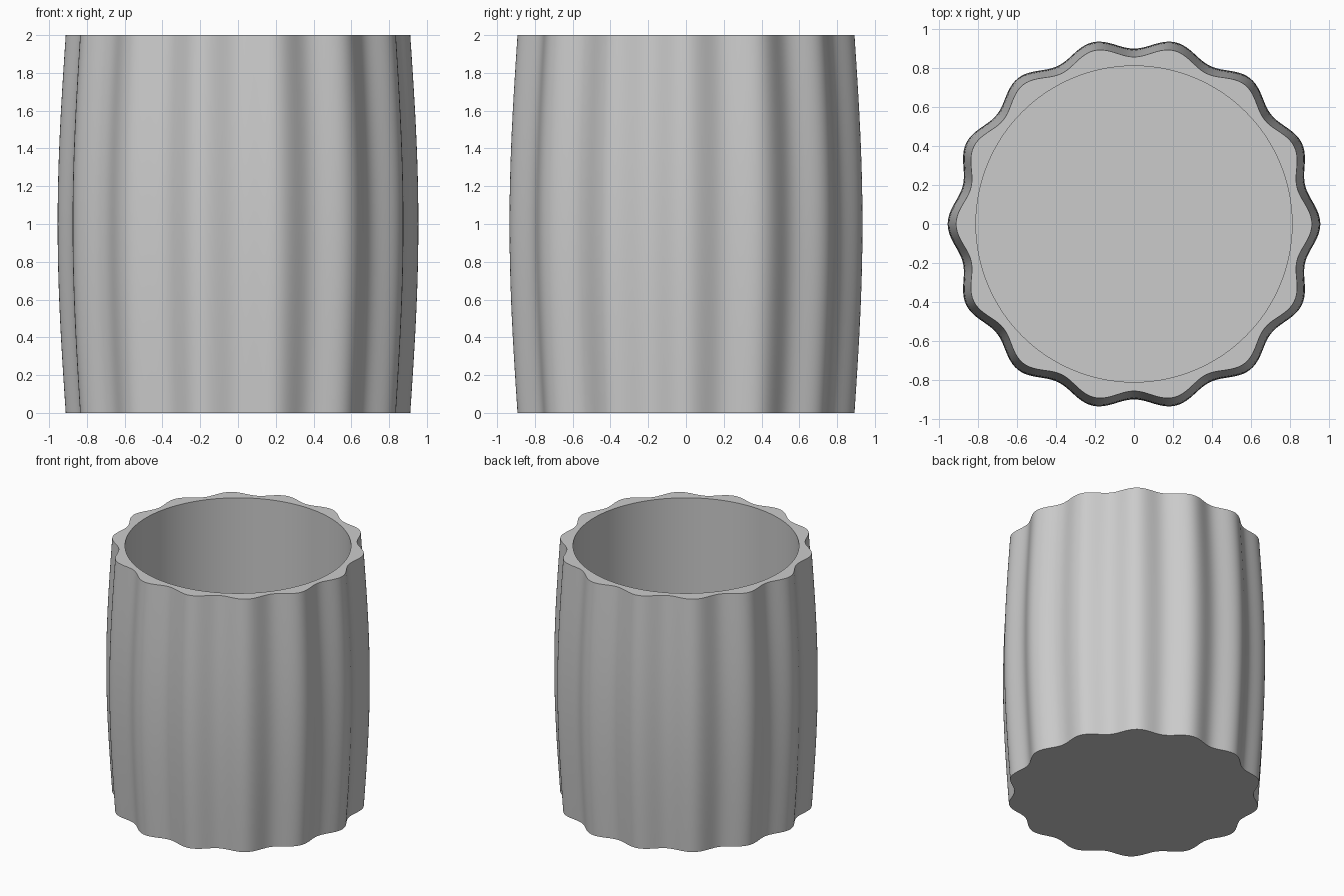
import bpy
import bmesh
from math import sin, cos, pi, tau, radians

LOBES = 14
SEGMENTS = LOBES * 20
ROWS = 24
HEIGHT = 2.0
INNER_RADIUS = 0.81
FLOOR = 0.08

cube = bpy.data.objects.get("Cube")
if cube:
    bpy.data.objects.remove(cube, do_unlink=True)

# Single plain material
grey = bpy.data.materials.new("light grey")
grey.use_nodes = True
colour = (0.6, 0.6, 0.6, 1.0)
grey.diffuse_color = colour
grey.node_tree.nodes["Principled BSDF"].inputs["Base Color"].default_value = colour

bm = bmesh.new()


def ring(radius, z):
    """Closed ring of vertices; radius is a function of angle."""
    angles = [tau * i / SEGMENTS for i in range(SEGMENTS)]
    return [bm.verts.new((radius(a) * cos(a), radius(a) * sin(a), z)) for a in angles]


def fluted(z):
    """Scalloped outline that bulges at mid height."""
    middle = 0.884 + 0.043 * sin(pi * z / HEIGHT)
    return lambda a: middle + 0.028 * cos(LOBES * a)


def bore(a):
    return INNER_RADIUS


# Fluted outer wall, flat rim, straight bore
levels = [HEIGHT * i / ROWS for i in range(ROWS + 1)]
rings = [ring(fluted(z), z) for z in levels]
rings += [ring(bore, HEIGHT), ring(bore, FLOOR)]
for low, high in zip(rings, rings[1:]):
    for i in range(SEGMENTS):
        j = (i + 1) % SEGMENTS
        bm.faces.new((low[i], low[j], high[j], high[i]))

# Underside and inner floor
bm.faces.new(rings[0][::-1])
bm.faces.new(rings[-1])

mesh = bpy.data.meshes.new("fluted_cup")
bm.to_mesh(mesh)
bm.free()
mesh.materials.append(grey)
cup = bpy.data.objects.new("fluted_cup", mesh)
bpy.context.collection.objects.link(cup)

# Smooth walls with crisp rims
bpy.ops.object.select_all(action="DESELECT")
cup.select_set(True)
bpy.context.view_layer.objects.active = cup
bpy.ops.object.shade_smooth_by_angle(angle=radians(35))
